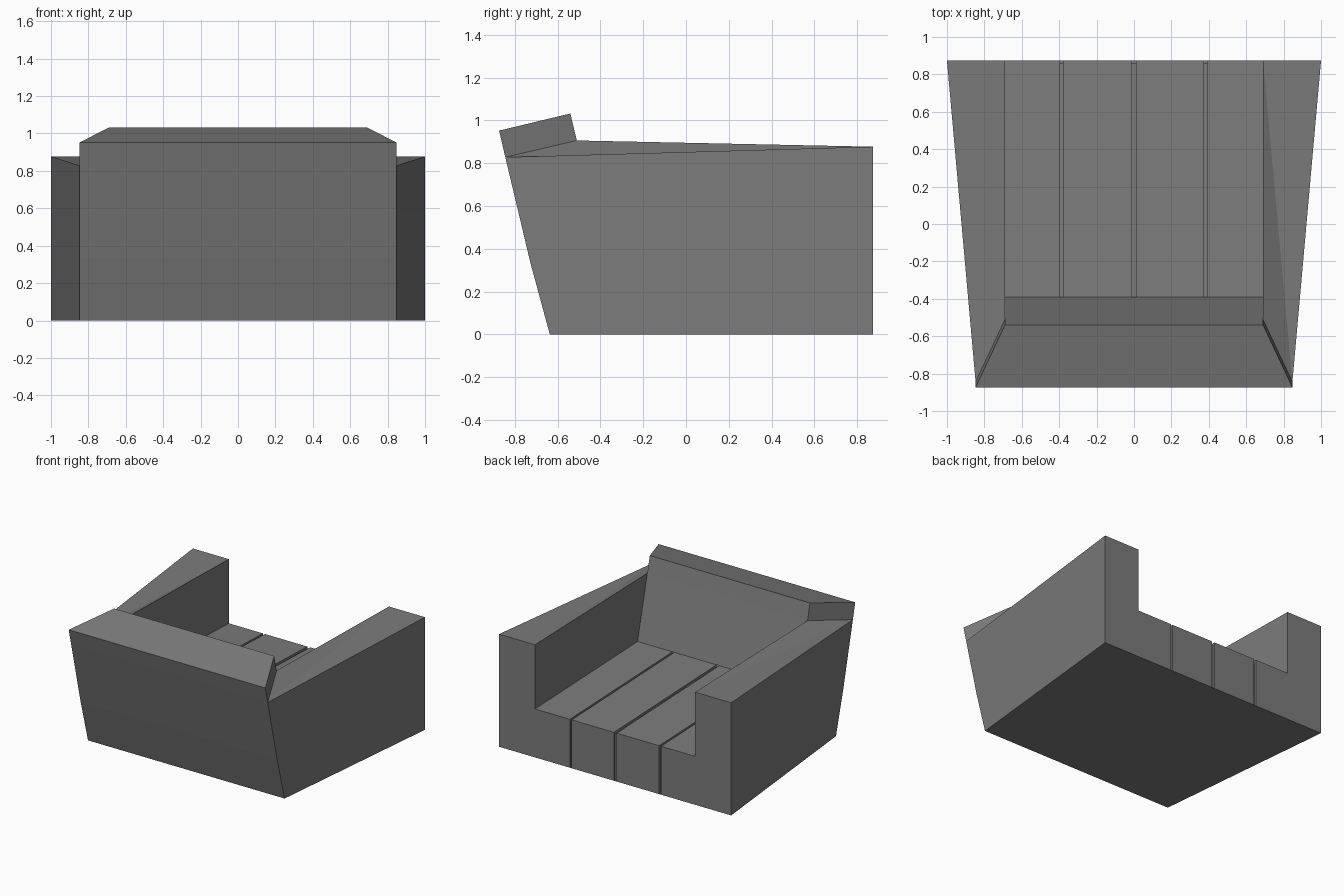
import bpy
from mathutils import Vector

if "Cube" in bpy.data.objects:
    bpy.data.objects.remove(bpy.data.objects["Cube"])

# Dark grey upholstery
fabric = bpy.data.materials.new("dark_fabric")
fabric.diffuse_color = (0.2, 0.2, 0.2, 1)
fabric.use_nodes = True
fabric.node_tree.nodes["Principled BSDF"].inputs["Base Color"].default_value = fabric.diffuse_color


def make_object(name, verts, faces):
    mesh = bpy.data.meshes.new(name)
    mesh.from_pydata(verts, [], faces)
    mesh.update()
    mesh.materials.append(fabric)
    obj = bpy.data.objects.new(name, mesh)
    bpy.context.collection.objects.link(obj)
    return obj


def shell(name, pts, faces, inside):
    """Open shell from named points; every face is turned away from 'inside'."""
    keys = list(pts)
    out = []
    for face in faces:
        loop = face.split()
        co = [Vector(pts[k]) for k in loop]
        normal = sum((co[i].cross(co[(i + 1) % len(co)]) for i in range(len(co))), Vector())
        if normal.dot(sum(co, Vector()) / len(co) - Vector(inside)) < 0:
            loop.reverse()
        out.append([keys.index(k) for k in loop])
    return make_object(name, list(pts.values()), out)


def mirror(obj):
    mod = obj.modifiers.new("mirror", 'MIRROR')
    mod.use_axis[0] = True


IN, BACK, FRONT = 0.69, 0.847, 0.873

# Armrest: tapers toward the back, mirrored to the other side
arm = shell("armrest", {
    "front_out_low": (1, FRONT, 0), "front_out_top": (1, FRONT, 0.877),
    "front_in_low": (IN, FRONT, 0), "front_in_top": (IN, FRONT, 0.877),
    "front_seat": (IN, FRONT, 0.377), "back_seat": (IN, -0.39, 0.42),
    "back_in_top": (IN, -0.51, 0.906), "back_out_top": (BACK, -0.844, 0.828),
    "back_out_mid": (BACK, -0.727, 0.336), "back_out_low": (BACK, -0.636, 0)},
    ["front_out_low front_out_top front_in_top front_seat front_in_low",
     "front_out_top front_in_top back_out_top",
     "front_in_top back_in_top back_out_top",
     "front_in_top back_in_top back_seat front_seat",
     "front_out_low front_out_top back_out_top back_out_mid back_out_low"],
    (0.8, 0, 0.4))
mirror(arm)

# Backrest: half with overhanging mitred top, mirrored
back_pts = {}
for key, x, y, z in [("low", BACK, -0.636, 0), ("mid", BACK, -0.727, 0.336),
                     ("rim", BACK, -0.844, 0.828), ("top", BACK, -0.873, 0.952),
                     ("crest", IN, -0.54, 1.032), ("neck", IN, -0.51, 0.906),
                     ("seat", IN, -0.39, 0.42)]:
    back_pts[key] = (x, y, z)
    back_pts["c_" + key] = (0, y, z)
ring = ["low", "mid", "rim", "top", "crest", "neck", "seat"]
back = shell("backrest", back_pts,
             [f"{a} {b} c_{b} c_{a}" for a, b in zip(ring, ring[1:])]
             + ["rim top crest neck"], (0, -0.62, 0.6))
mirror(back)

# Underside panel
make_object("base", [(-1, FRONT, 0), (1, FRONT, 0), (BACK, -0.636, 0), (-BACK, -0.636, 0)],
            [(0, 1, 2, 3)])

# Seat: grooved cross-section swept over the top and down the front
DEPTH = 0.016
section = [(-IN, 0)]
for x, w in [(-0.388, 0.008), (-0.002, 0.012), (0.382, 0.008)]:
    section += [(x - w, 0), (x - w, DEPTH), (x + w, DEPTH), (x + w, 0)]
section.append((IN, 0))
path = [(-0.39, 0.42, 0, 1), (FRONT, 0.377, 1, 1), (FRONT, 0, 1, 0)]
verts = [(x, y - d * dy, z - d * dz) for y, z, dy, dz in path for x, d in section]
n = len(section)
faces = [(r * n + i, (r + 1) * n + i, (r + 1) * n + i + 1, r * n + i + 1)
         for r in range(2) for i in range(n - 1)]
seat = make_object("seat", verts, faces)
seat.data.flip_normals()
